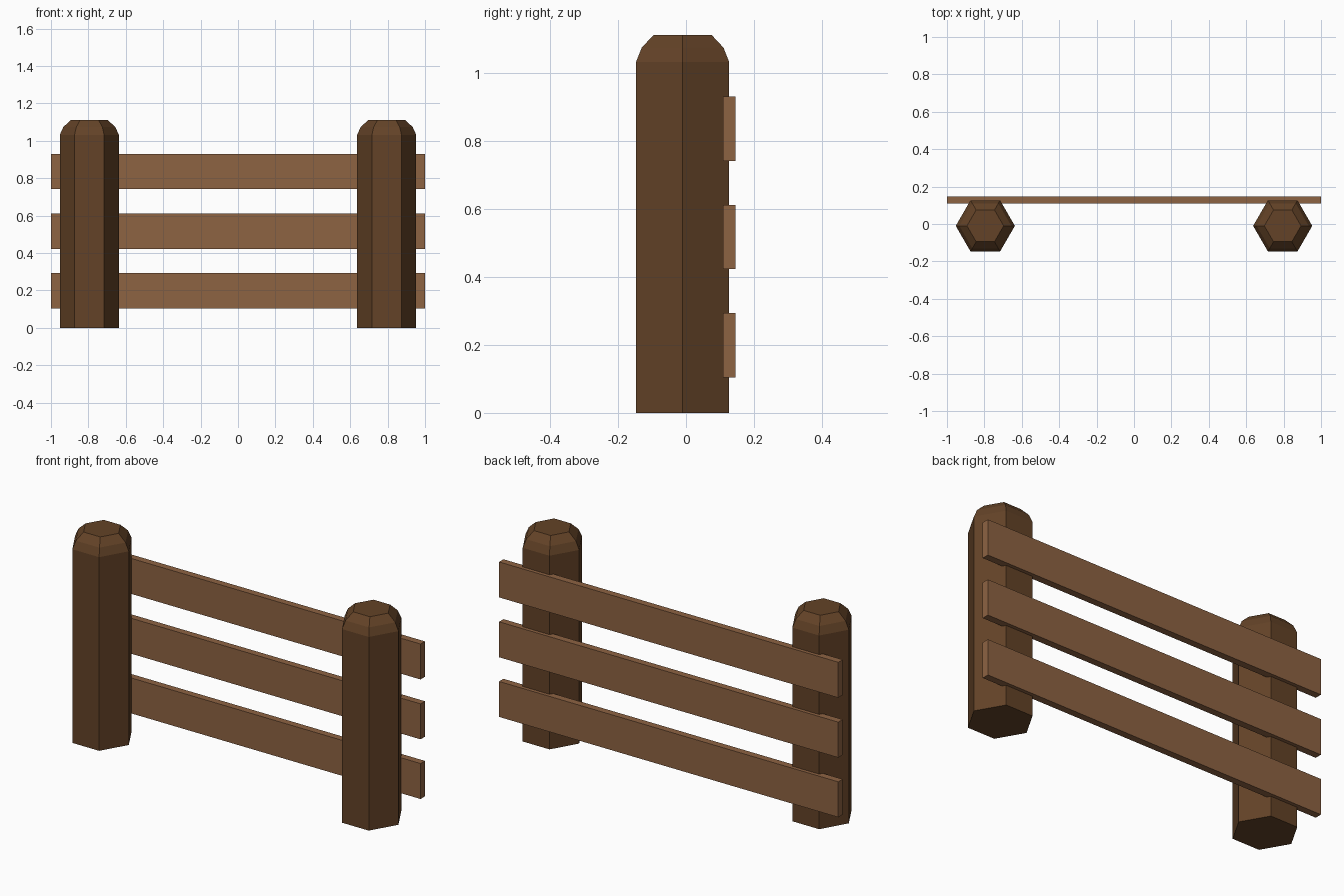
import bpy, bmesh
from math import cos, sin, pi

if "Cube" in bpy.data.objects:
    bpy.data.objects.remove(bpy.data.objects["Cube"])


def material(name, color):
    mat = bpy.data.materials.new(name)
    mat.diffuse_color = color
    mat.use_nodes = True
    mat.node_tree.nodes["Principled BSDF"].inputs["Base Color"].default_value = mat.diffuse_color
    return mat


def add_object(name, bm, mat):
    bmesh.ops.recalc_face_normals(bm, faces=bm.faces)
    mesh = bpy.data.meshes.new(name)
    bm.to_mesh(mesh)
    bm.free()
    mesh.materials.append(mat)
    obj = bpy.data.objects.new(name, mesh)
    bpy.context.collection.objects.link(obj)
    return obj


def hex_post(name, x, y, profile, mat):
    bm = bmesh.new()
    rings = [[bm.verts.new((r * cos(i * pi / 3), r * sin(i * pi / 3), z))
              for i in range(6)] for r, z in profile]
    for low, high in zip(rings, rings[1:]):
        for i in range(6):
            j = (i + 1) % 6
            bm.faces.new((low[i], low[j], high[j], high[i]))
    bm.faces.new(rings[0][::-1])
    bm.faces.new(rings[-1])
    add_object(name, bm, mat).location = (x, y, 0)


def plank(name, center, size, mat):
    bm = bmesh.new()
    bmesh.ops.create_cube(bm, size=1)
    bmesh.ops.scale(bm, vec=size, verts=bm.verts)
    add_object(name, bm, mat).location = center


dark_wood = material("dark_wood", (0.125, 0.055, 0.02, 1))
light_wood = material("light_wood", (0.27, 0.125, 0.055, 1))

# Hexagonal posts with a rounded-off top (radius, height)
post_profile = [(0.158, 0), (0.158, 1.032), (0.139, 1.074), (0.098, 1.112)]
for side, x in (("left", -0.795), ("right", 0.795)):
    hex_post(side + "_post", x, -0.01, post_profile, dark_wood)

# Three rails set into the back of the posts
for label, z in (("lower", 0.199), ("middle", 0.517), ("upper", 0.836)):
    plank(label + "_rail", (0, 0.1275, z), (2.0, 0.037, 0.189), light_wood)
